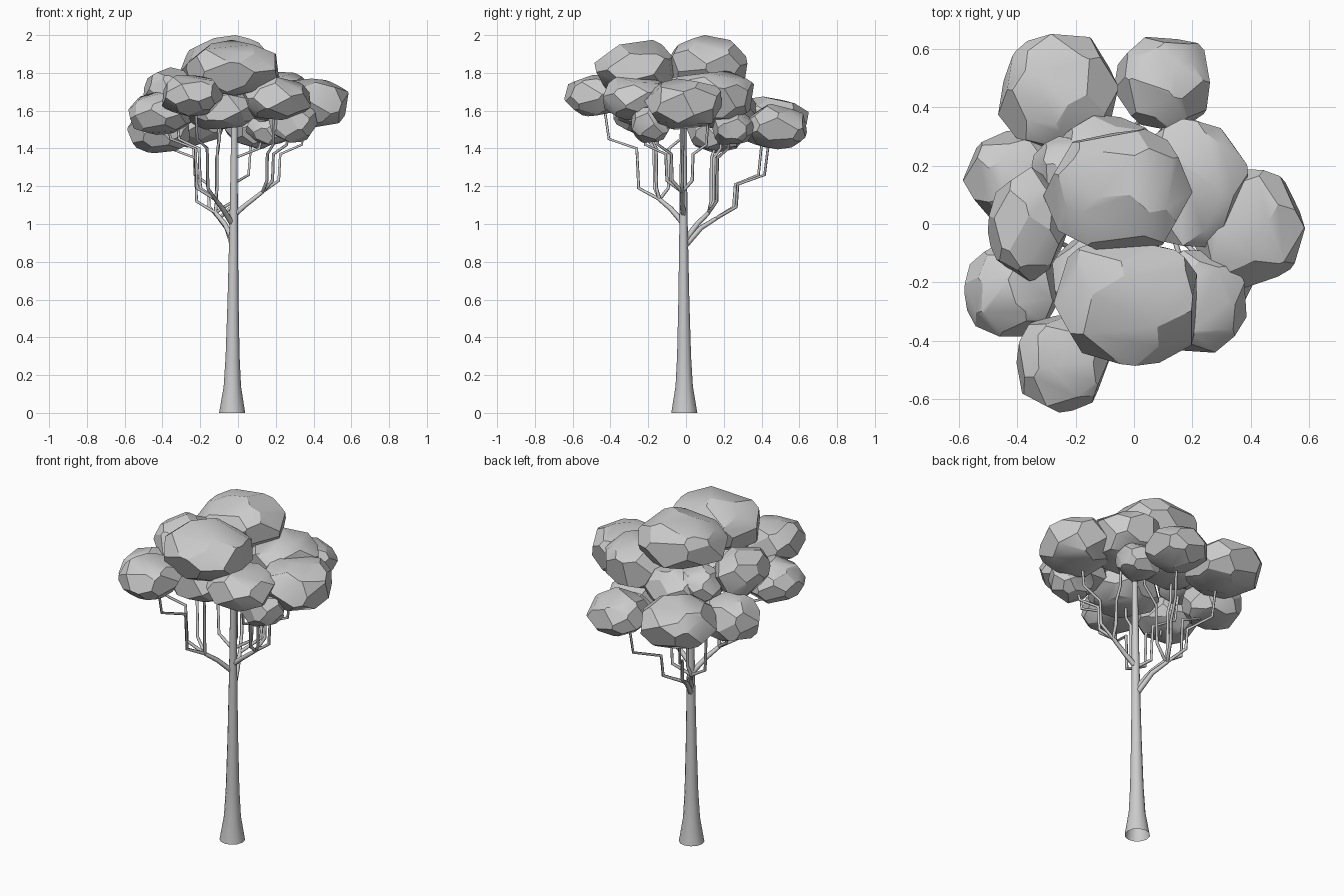
import bpy, bmesh, math, random
from mathutils import Vector

random.seed(7)
if "Cube" in bpy.data.objects:
    bpy.data.objects.remove(bpy.data.objects["Cube"])

# Single plain grey material
grey = bpy.data.materials.new("plain grey")
grey.use_nodes = True
tone = (0.6, 0.6, 0.6, 1)
grey.diffuse_color = tone
grey.node_tree.nodes["Principled BSDF"].inputs["Base Color"].default_value = tone


def finish(name, bm, angle):
    """Turn a bmesh into a shaded object."""
    mesh = bpy.data.meshes.new(name)
    bmesh.ops.recalc_face_normals(bm, faces=bm.faces)
    bm.to_mesh(mesh)
    bm.free()
    mesh.materials.append(grey)
    obj = bpy.data.objects.new(name, mesh)
    bpy.context.collection.objects.link(obj)
    bpy.ops.object.select_all(action="DESELECT")
    obj.select_set(True)
    bpy.context.view_layer.objects.active = obj
    bpy.ops.object.shade_smooth_by_angle(angle=math.radians(angle))
    return obj


def foliage(name, centre, size, planes=28):
    """Faceted boulder: a cube trimmed by scattered tangent planes, fitted to a box."""
    bm = bmesh.new()
    bmesh.ops.create_cube(bm, size=3)
    spin = random.uniform(0, math.tau)
    for i in range(planes):
        z = 1 - (2 * i + 1) / planes
        turn = spin + i * math.pi * (3 - math.sqrt(5))
        ring = math.sqrt(1 - z * z)
        normal = Vector((ring * math.cos(turn), ring * math.sin(turn), z))
        normal += Vector([random.uniform(-0.15, 0.15) for _ in range(3)])
        normal.normalize()
        # Slightly boxy outline: diagonal planes sit further out
        reach = sum(abs(c) ** 1.6 for c in normal) ** (1 / 1.6)
        cut = bmesh.ops.bisect_plane(
            bm, geom=bm.verts[:] + bm.edges[:] + bm.faces[:],
            plane_co=normal * reach * random.uniform(0.96, 1.03), plane_no=normal,
            clear_outer=True)
        rim = [e for e in cut["geom_cut"] if isinstance(e, bmesh.types.BMEdge)]
        if rim:
            bmesh.ops.holes_fill(bm, edges=rim)
    bmesh.ops.remove_doubles(bm, verts=bm.verts, dist=0.08)
    for axis in range(3):
        values = [v.co[axis] for v in bm.verts]
        low, high = min(values), max(values)
        for v in bm.verts:
            part = 2 * (v.co[axis] - low) / (high - low) - 1
            v.co[axis] = centre[axis] + part * size[axis]
    finish(name, bm, 32)


# Foliage clumps: centre, then half sizes
clumps = {
    "crown": ((-.055, .105, 1.855), (.255, .22, .145)),
    "upper_front": ((-.03, -.265, 1.825), (.245, .22, .15)),
    "back_right_low": ((-.26, .44, 1.54), (.205, .21, .135)),
    "back_left_low": ((.095, .48, 1.515), (.165, .16, .12)),
    "right_middle": ((-.36, 0, 1.705), (.14, .195, .125)),
    "right_low": ((-.42, .16, 1.5), (.165, .16, .125)),
    "front_right": ((-.415, -.22, 1.585), (.165, .165, .115)),
    "front": ((-.24, -.475, 1.68), (.162, .17, .11)),
    "left": ((.39, -.015, 1.635), (.195, .205, .135)),
    "front_left": ((.2, -.265, 1.665), (.185, .175, .115)),
    "back_left": ((.2, .14, 1.675), (.19, .22, .135)),
    "front_left_low": ((.29, -.18, 1.53), (.13, .11, .1)),
    "back_middle": ((-.1, .2, 1.62), (.18, .175, .12)),
    "front_middle": ((-.09, -.19, 1.61), (.19, .17, .11)),
    "back_left_inner": ((.17, .25, 1.51), (.13, .11, .09)),
    "back_right_inner": ((-.22, .18, 1.65), (.13, .12, .11)),
}
for label, (centre, size) in clumps.items():
    foliage("foliage_" + label, centre, size)

# Trunk: open flared tube of rings (height, radius)
bm = bmesh.new()
sides = 12
rings = []
for height, radius in ((0, .069), (.14, .046), (.3, .037), (.6, .029), (1, .022), (1.6, .016)):
    lean = height * .008
    rings.append([bm.verts.new((-.031 + lean + radius * math.cos(math.tau * k / sides),
                                -.009 - lean / 2 + radius * math.sin(math.tau * k / sides), height))
                  for k in range(sides)])
for lower, upper in zip(rings, rings[1:]):
    for k in range(sides):
        n = (k + 1) % sides
        bm.faces.new((lower[k], lower[n], upper[n], upper[k]))
finish("trunk", bm, 40)


def rod(name, points, thick, taper):
    """Thin angular branch along a path."""
    curve = bpy.data.curves.new(name, "CURVE")
    curve.dimensions = "3D"
    curve.bevel_depth = thick
    curve.bevel_resolution = 1
    curve.use_fill_caps = True
    spline = curve.splines.new("POLY")
    spline.points.add(len(points) - 1)
    for i, (point, co) in enumerate(zip(spline.points, points)):
        point.co = (*co, 1)
        point.radius = 1 + (taper - 1) * i / (len(points) - 1)
    curve.materials.append(grey)
    bpy.context.collection.objects.link(bpy.data.objects.new(name, curve))


def twig(name, fork, target, rise):
    """Step out, rise, step out again and rise into a clump."""
    goal = Vector(target)

    def at(part, z):
        flat = fork.lerp(goal, part)
        return Vector((flat.x, flat.y, z))

    base = fork.z
    rod(name, [fork, at(.33, base + .06), at(.36, base + rise),
               at(.8, base + rise + .05), at(.9, goal.z)], .0095, .75)


# Limbs from the trunk: path, twig rise and the clumps they fork towards
limbs = {
    "back": ([(-.03, 0, .89), (-.06, .08, .98), (-.1, .16, 1.03)], .18,
             ("back_right_low", "back_left_low")),
    "back_inner": ([(-.03, 0, .92), (-.07, .06, 1), (-.12, .12, 1.06)], .29,
                   ("right_low", "back_middle", "back_left_inner")),
    "front": ([(-.03, -.01, 1), (-.08, -.08, 1.08), (-.12, -.14, 1.13)], .27,
              ("front_right", "front", "front_middle", "right_middle")),
    "left": ([(-.03, -.01, 1.04), (.04, -.02, 1.1), (.13, -.02, 1.17)], .2,
             ("left", "front_left", "front_left_low", "back_left")),
}
for side, (path, rise, goals) in limbs.items():
    rod("limb_" + side, path, .016, .7)
    for goal in goals:
        twig("twig_" + goal, Vector(path[-1]), clumps[goal][0], rise)
